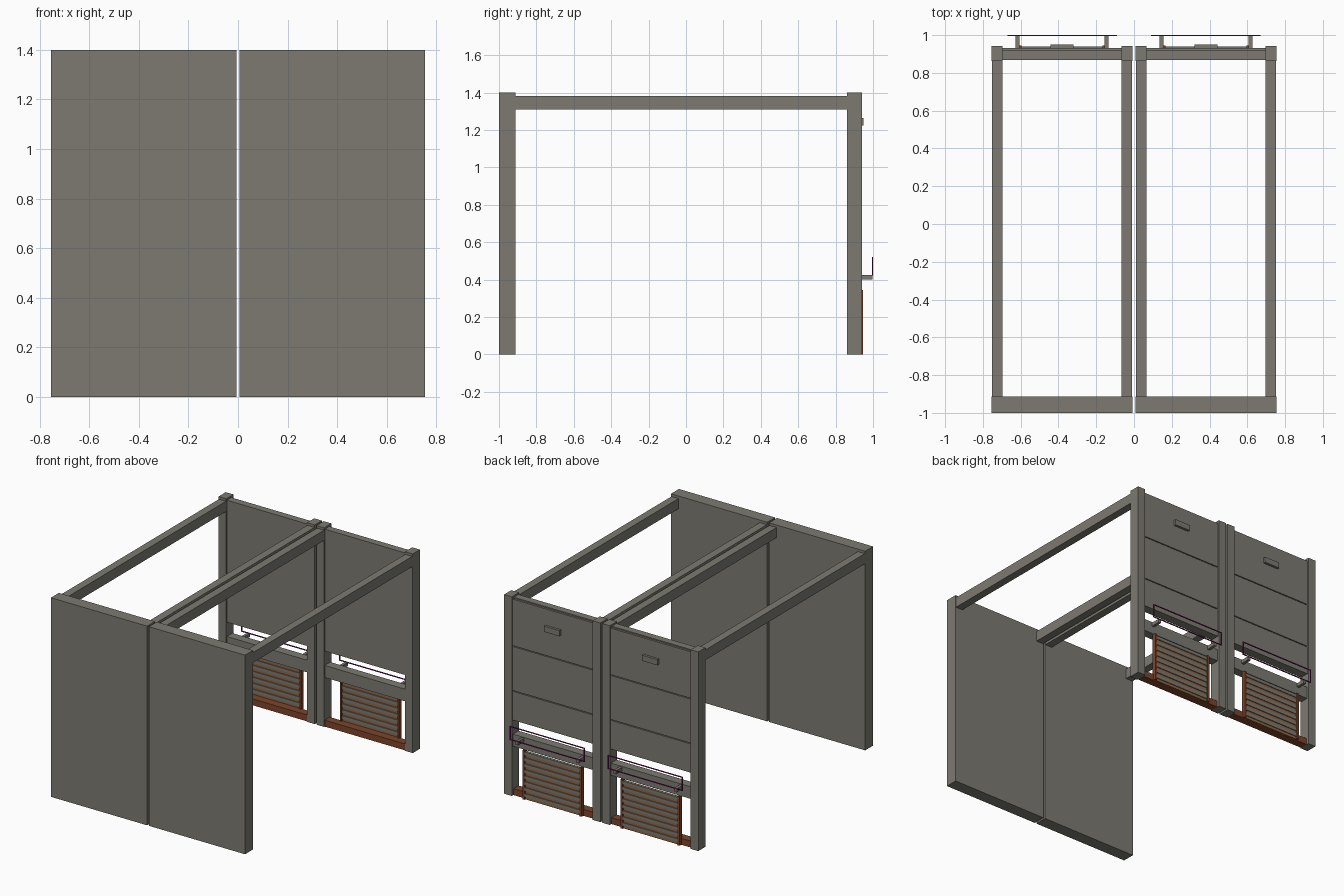
import bpy, bmesh

if "Cube" in bpy.data.objects:
    bpy.data.objects.remove(bpy.data.objects["Cube"])


def material(name, rgb):
    m = bpy.data.materials.new(name)
    m.diffuse_color = (*rgb, 1.0)
    m.use_nodes = True
    m.node_tree.nodes["Principled BSDF"].inputs["Base Color"].default_value = m.diffuse_color
    return m


CONCRETE = material("warm_grey", (0.20, 0.195, 0.165))
RUST = material("rust_brown", (0.20, 0.06, 0.025))
WOOD = material("wood_brown", (0.29, 0.13, 0.055))
PURPLE = material("dark_magenta", (0.20, 0.012, 0.13))


def boxes(name, mat, spans):
    """One object made of boxes given as (x0, x1, y0, y1, z0, z1)."""
    bm = bmesh.new()
    for x0, x1, y0, y1, z0, z1 in spans:
        cube = bmesh.ops.create_cube(bm, size=1.0)
        for v in cube["verts"]:
            v.co.x = x0 if v.co.x < 0 else x1
            v.co.y = y0 if v.co.y < 0 else y1
            v.co.z = z0 if v.co.z < 0 else z1
    me = bpy.data.meshes.new(name)
    bm.to_mesh(me)
    bm.free()
    me.materials.append(mat)
    ob = bpy.data.objects.new(name, me)
    bpy.context.collection.objects.link(ob)
    return ob


HALF = 0.374   # half width of one bay
COL = 0.06     # column width
INNER = HALF - COL


def bay(side, cx):
    def part(name, mat, spans):
        boxes(side + "_" + name, mat,
              [(cx + s[0], cx + s[1], *s[2:]) for s in spans])

    def both(x0, x1, *rest):
        return [(x0, x1, *rest), (-x1, -x0, *rest)]

    # Solid wall, rear columns and roof side beams
    part("front_wall", CONCRETE, [(-HALF, HALF, -1.0, -0.912, 0, 1.4)])
    part("rear_columns", CONCRETE, both(INNER, HALF, 0.862, 0.942, 0, 1.4))
    part("roof_beams", CONCRETE, both(INNER + 0.002, HALF - 0.003, -0.912, 0.862, 1.31, 1.382))

    # Upper rear wall: backing slab with three cladding panels and thin joints
    part("upper_wall", CONCRETE, [(-INNER, INNER, 0.868, 0.918, 0.53, 1.388)])
    part("cladding_panels", CONCRETE,
         [(-INNER, INNER, 0.918, 0.932, z0, z1)
          for z0, z1 in ((0.53, 0.732), (0.738, 1.047), (1.053, 1.38))])
    part("name_plate", CONCRETE, [(-0.06, 0.06, 0.932, 0.949, 1.225, 1.265)])

    # Lintel with brackets and thin railing
    part("lintel", CONCRETE, [(-INNER, INNER, 0.868, 0.93, 0.345, 0.43)])
    part("brackets", CONCRETE, both(0.226, 0.246, 0.93, 0.998, 0.40, 0.425))
    t = 0.006
    part("railing", PURPLE,
         [(-0.29, 0.29, 0.994, 1.0, z, z + t) for z in (0.422, 0.514)]
         + both(0.29 - t, 0.29, 0.994, 1.0, 0.428, 0.514))

    # Plinth between the columns
    part("plinth", RUST, [(-INNER, INNER, 0.868, 0.925, 0, 0.045)])

    # Slatted shutter with side rails
    part("shutter_rails", RUST, both(0.215, 0.23, 0.915, 0.945, 0, 0.345))
    part("shutter_board", WOOD, [(-0.215, 0.215, 0.926, 0.934, 0, 0.335)])
    step = 0.335 / 8
    part("shutter_slats", CONCRETE,
         [(-0.215, 0.215, 0.92, 0.94, (i + 0.45) * step, (i + 1) * step)
          for i in range(8)])


bay("left", -0.381)
bay("right", 0.381)
